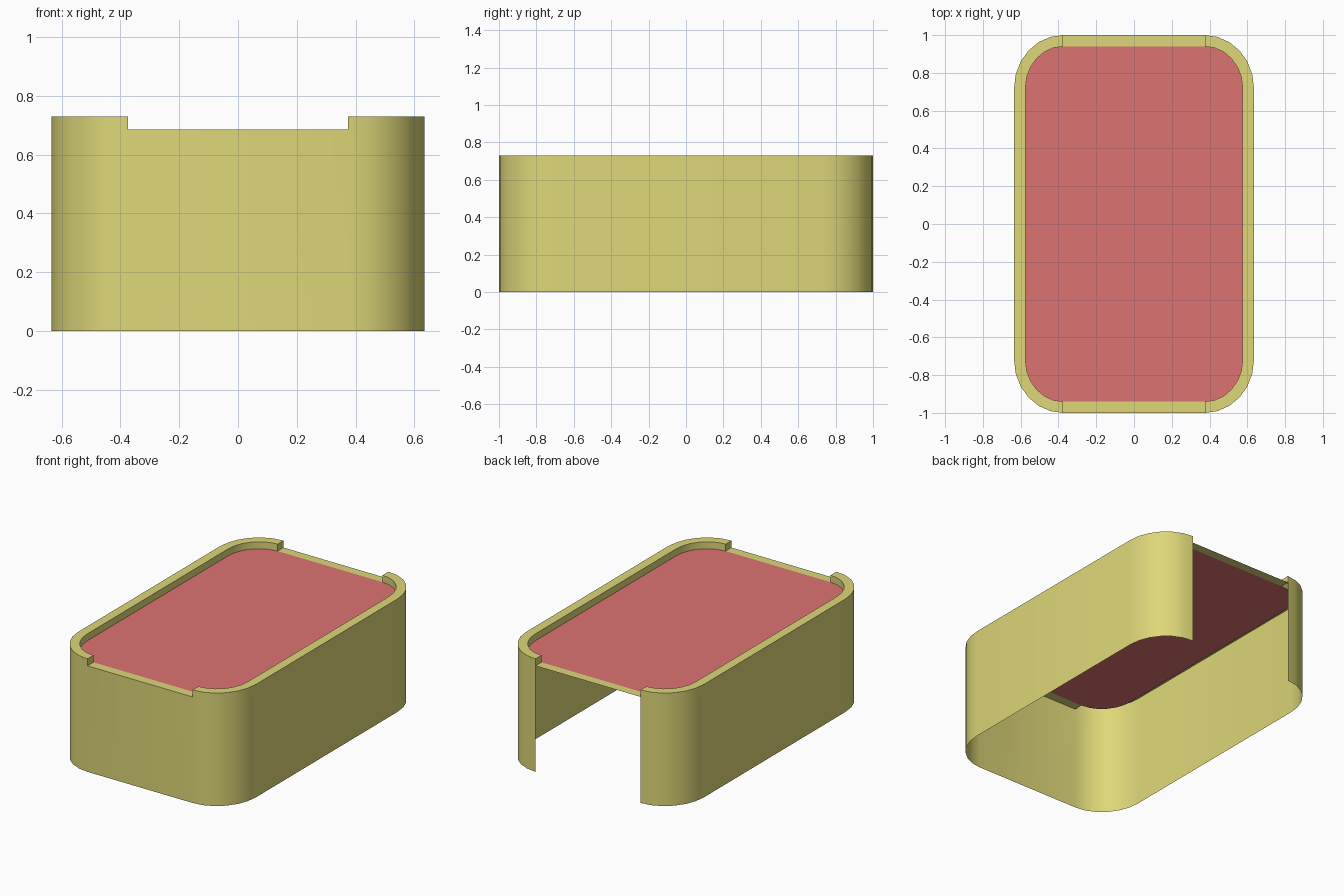
import bpy, bmesh, math

if "Cube" in bpy.data.objects:
    bpy.data.objects.remove(bpy.data.objects["Cube"])

W, L = 0.635, 1.0            # half width, half length
RIM = 0.06                   # rim width
NX, H, DECK = 0.375, 0.73, 0.685
STEPS = 6

def material(name, rgb):
    m = bpy.data.materials.new(name)
    m.diffuse_color = (*rgb, 1)
    m.use_nodes = True
    m.node_tree.nodes["Principled BSDF"].inputs["Base Color"].default_value = m.diffuse_color
    return m

def half_outline(inset):
    """Right half of the rounded outline, front notch edge to back notch edge."""
    rx, ry = W - NX - inset, 0.28 - inset
    back = []
    for i in range(STEPS + 1):
        a = i * math.pi / 2 / STEPS
        back.append((NX + rx * math.cos(a), L - 0.28 + ry * math.sin(a)))
    return [(x, -y) for x, y in reversed(back)] + back

def finish(bm, name, mat):
    mesh = bpy.data.meshes.new(name)
    bm.to_mesh(mesh)
    bm.free()
    ob = bpy.data.objects.new(name, mesh)
    bpy.context.collection.objects.link(ob)
    mesh.materials.append(mat)
    bpy.ops.object.select_all(action='DESELECT')
    ob.select_set(True)
    bpy.context.view_layer.objects.active = ob
    bpy.ops.object.shade_smooth_by_angle(angle=math.radians(40))
    return ob

outer, inner = half_outline(0), half_outline(RIM)

# Skirt wall and raised rim, right half, mirrored
bm = bmesh.new()
rows = [(outer, 0), (outer, DECK), (outer, H), (inner, H), (inner, DECK)]
v = [[bm.verts.new((x, y, z)) for x, y in pts] for pts, z in rows]
for a, b in zip(v, v[1:]):
    for i in range(len(outer) - 1):
        bm.faces.new((a[i], a[i + 1], b[i + 1], b[i]))

# Notch ends and low sills; only the front wall is closed
for e, y in ((0, -1), (-1, 1)):
    bm.faces.new([v[k][e] for k in ((1, 2, 3, 4) if e else (4, 3, 2, 1))])
    so = bm.verts.new((0, y * L, DECK))
    si = bm.verts.new((0, y * (L - RIM), DECK))
    sill = [so, v[1][e], v[4][e], si]
    bm.faces.new(sill if e == 0 else sill[::-1])
    if e == 0:
        base = bm.verts.new((0, -L, 0))
        bm.faces.new((base, v[0][e], v[1][e], so))
shell = finish(bm, "shell", material("yellow", (0.73, 0.68, 0.19)))
mir = shell.modifiers.new("mirror", 'MIRROR')
mir.use_clip = True

# Recessed top panel
bm = bmesh.new()
loop = inner + [(-x, y) for x, y in reversed(inner)]
bm.faces.new([bm.verts.new((x, y, DECK)) for x, y in loop])
finish(bm, "top_panel", material("red", (0.72, 0.17, 0.17)))
